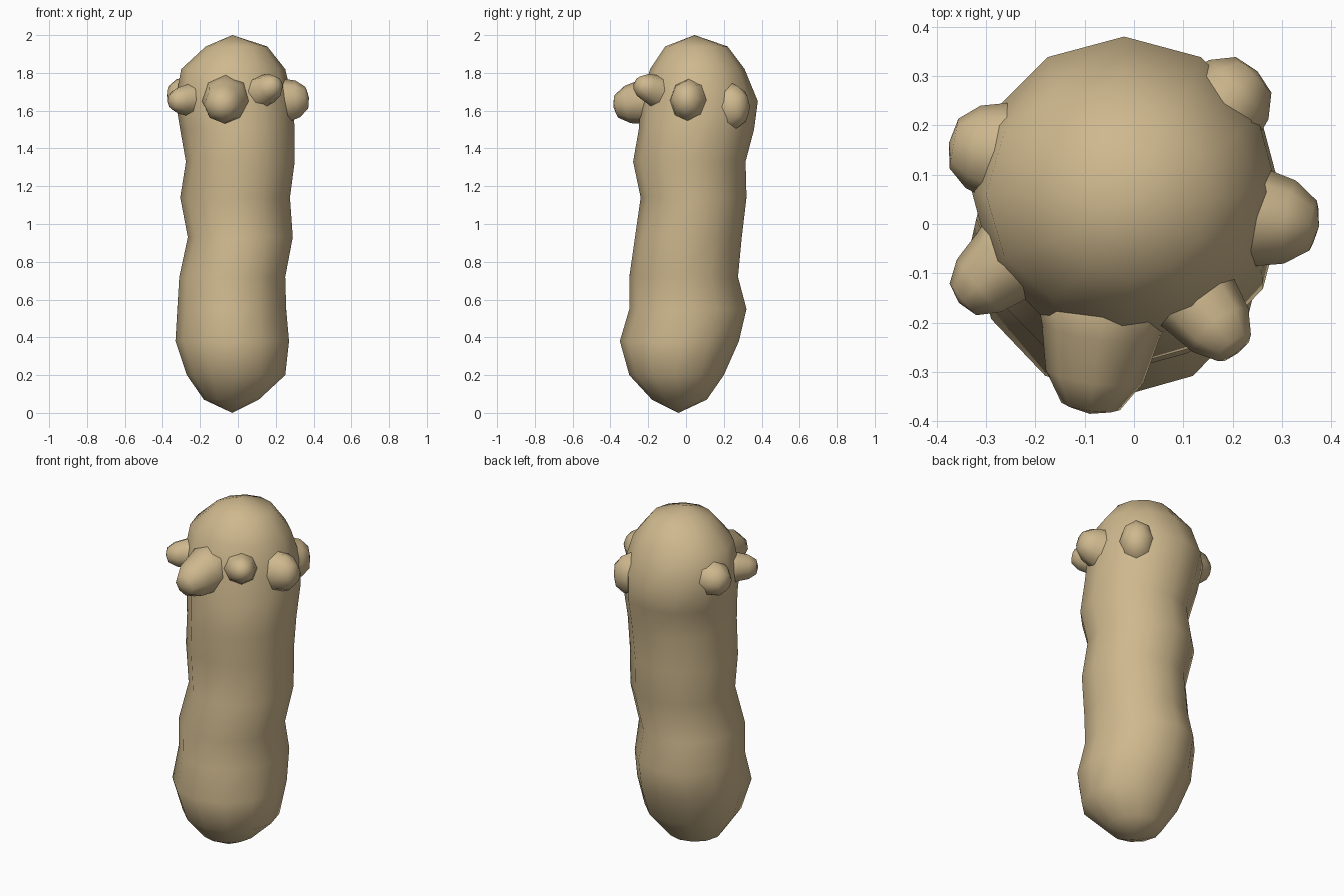
import bpy, bmesh, math
from mathutils import Vector

cube = bpy.data.objects.get("Cube")
if cube:
    bpy.data.objects.remove(cube, do_unlink=True)

# Single tan skin colour
skin = bpy.data.materials.new("tan_skin")
skin.use_nodes = True
tan = (0.62, 0.48, 0.27, 1)
skin.diffuse_color = tan
skin.node_tree.nodes["Principled BSDF"].inputs["Base Color"].default_value = tan


def loft(name, rings, start, end):
    """Bridge rings of points and close both ends with a tip vertex."""
    bm = bmesh.new()
    loops = [[bm.verts.new(p) for p in ring] for ring in rings]
    n = len(loops[0])
    for a, b in zip(loops, loops[1:]):
        for i in range(n):
            j = (i + 1) % n
            bm.faces.new((a[i], a[j], b[j], b[i]))
    for loop, tip in ((loops[0], start), (loops[-1], end)):
        v = bm.verts.new(tip)
        for i in range(n):
            bm.faces.new((loop[i], loop[(i + 1) % n], v))
    bmesh.ops.recalc_face_normals(bm, faces=bm.faces)
    for f in bm.faces:
        f.smooth = True
    mesh = bpy.data.meshes.new(name)
    bm.to_mesh(mesh)
    bm.free()
    mesh.materials.append(skin)
    obj = bpy.data.objects.new(name, mesh)
    bpy.context.collection.objects.link(obj)
    return obj


def ring(centre, u, v, sides):
    turns = [2 * math.pi * i / sides for i in range(sides)]
    return [centre + u * math.cos(t) + v * math.sin(t) for t in turns]


# Body: lumpy upright column, each row is height, x range, y range
sections = [
    (0.07, -0.18, 0.11, -0.18, 0.11),
    (0.20, -0.27, 0.25, -0.30, 0.20),
    (0.38, -0.33, 0.27, -0.35, 0.28),
    (0.55, -0.32, 0.255, -0.30, 0.32),
    (0.72, -0.31, 0.25, -0.30, 0.275),
    (0.93, -0.265, 0.29, -0.27, 0.295),
    (1.14, -0.305, 0.275, -0.24, 0.32),
    (1.33, -0.275, 0.30, -0.28, 0.315),
    (1.50, -0.305, 0.30, -0.25, 0.36),
    (1.65, -0.33, 0.29, -0.24, 0.38),
    (1.82, -0.30, 0.25, -0.19, 0.31),
    (1.94, -0.17, 0.155, -0.11, 0.22),
]
body_rings = []
for z, x0, x1, y0, y1 in sections:
    centre = Vector(((x0 + x1) / 2, (y0 + y1) / 2, z))
    body_rings.append(ring(centre, Vector(((x1 - x0) / 2, 0, 0)),
                           Vector((0, (y1 - y0) / 2, 0)), 12))
loft("body", body_rings, (-0.03, -0.04, 0), (-0.03, 0.045, 2))


# Nubs around the head: flared root, blunt rounded end
def nub(name, root, tip, radius, height=1.0):
    root, tip = Vector(root), Vector(tip)
    axis = tip - root
    side = axis.cross(Vector((0, 0, 1))).normalized()
    up = side.cross(axis).normalized() * height
    rings = [ring(root + axis * t, side * radius * s, up * radius * s, 8)
             for t, s in ((0, 1.6), (0.45, 1.2), (0.75, 1.0), (0.95, 0.6))]
    return loft(name, rings, root, tip)


nub("front_nub", (-0.05, -0.08, 1.67), (-0.09, -0.385, 1.62), 0.1)
nub("front_left_nub", (0.07, -0.08, 1.67), (0.21, -0.26, 1.745), 0.072)
nub("left_nub", (0.14, 0.03, 1.64), (0.375, -0.005, 1.67), 0.085, 1.15)
nub("front_right_nub", (-0.19, -0.02, 1.66), (-0.355, -0.16, 1.65), 0.07)
nub("back_right_nub", (-0.18, 0.13, 1.68), (-0.375, 0.165, 1.68), 0.085)
nub("back_left_nub", (0.1, 0.16, 1.62), (0.25, 0.31, 1.62), 0.085, 1.3)
